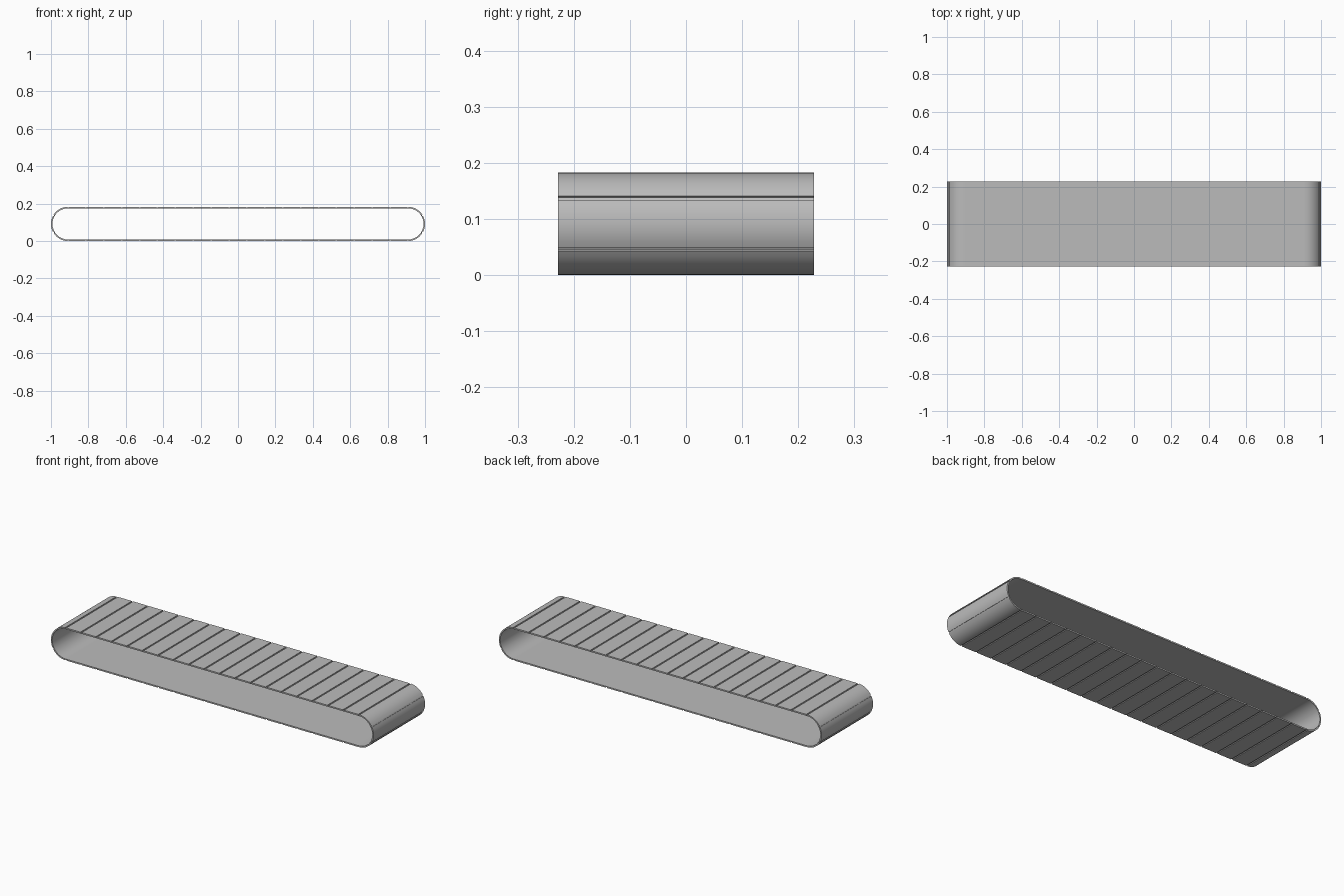
import bpy, bmesh, math

cube = bpy.data.objects.get("Cube")
if cube:
    bpy.data.objects.remove(cube)

HEIGHT, HALF_WIDTH = 0.183, 0.228
RADIUS = HEIGHT / 2
STRAIGHT = 2 - HEIGHT
ARC = math.pi * RADIUS
LENGTH = 2 * (STRAIGHT + ARC)
SLATS = 44
PITCH = LENGTH / SLATS
GROOVE, DEPTH, THICKNESS = 0.008, 0.004, 0.008
STEPS = 8


def loop_point(s, inset):
    """Point on the belt loop at distance s from the right-hand tip."""
    s = (s + ARC / 2) % LENGTH
    half, side = s % (LENGTH / 2), 1 if s < LENGTH / 2 else -1
    r = RADIUS - inset
    if half < ARC:
        a = half / RADIUS - math.pi / 2
        x, z = STRAIGHT / 2 + r * math.cos(a), r * math.sin(a)
    else:
        x, z = STRAIGHT / 2 - (half - ARC), r
    return side * x, RADIUS + side * z


# Cross-section: raised slats divided by shallow grooves, over a smooth inside
section = []
for i in range(SLATS):
    start = (i - 0.5) * PITCH + GROOVE / 2
    end = start + PITCH - GROOVE
    section.append((start, DEPTH))
    for k in range(STEPS + 1):
        section.append((start + (end - start) * k / STEPS, 0))
    section.append((end, DEPTH))

bm = bmesh.new()
rings = []
for s, inset in section:
    ring = []
    for y, d in ((-HALF_WIDTH, inset), (HALF_WIDTH, inset),
                 (HALF_WIDTH, THICKNESS), (-HALF_WIDTH, THICKNESS)):
        x, z = loop_point(s, d)
        ring.append(bm.verts.new((x, y, z)))
    rings.append(ring)

# Skin neighbouring cross-sections: outside, two rims and inside
for a, b in zip(rings, rings[1:] + rings[:1]):
    for k in range(4):
        n = (k + 1) % 4
        bm.faces.new((a[k], a[n], b[n], b[k]))
bmesh.ops.remove_doubles(bm, verts=bm.verts, dist=0.00001)
bmesh.ops.recalc_face_normals(bm, faces=bm.faces)

mesh = bpy.data.meshes.new("conveyor_belt")
bm.to_mesh(mesh)
bm.free()
belt = bpy.data.objects.new("conveyor_belt", mesh)
bpy.context.collection.objects.link(belt)

# Plain grey belt material
grey = bpy.data.materials.new("belt_grey")
grey.use_nodes = True
colour = (0.5, 0.5, 0.5, 1)
grey.diffuse_color = colour
grey.node_tree.nodes["Principled BSDF"].inputs["Base Color"].default_value = colour
mesh.materials.append(grey)

# Smooth round ends, crisp groove edges
bpy.ops.object.select_all(action='DESELECT')
belt.select_set(True)
bpy.context.view_layer.objects.active = belt
bpy.ops.object.shade_smooth_by_angle(angle=math.radians(30))
